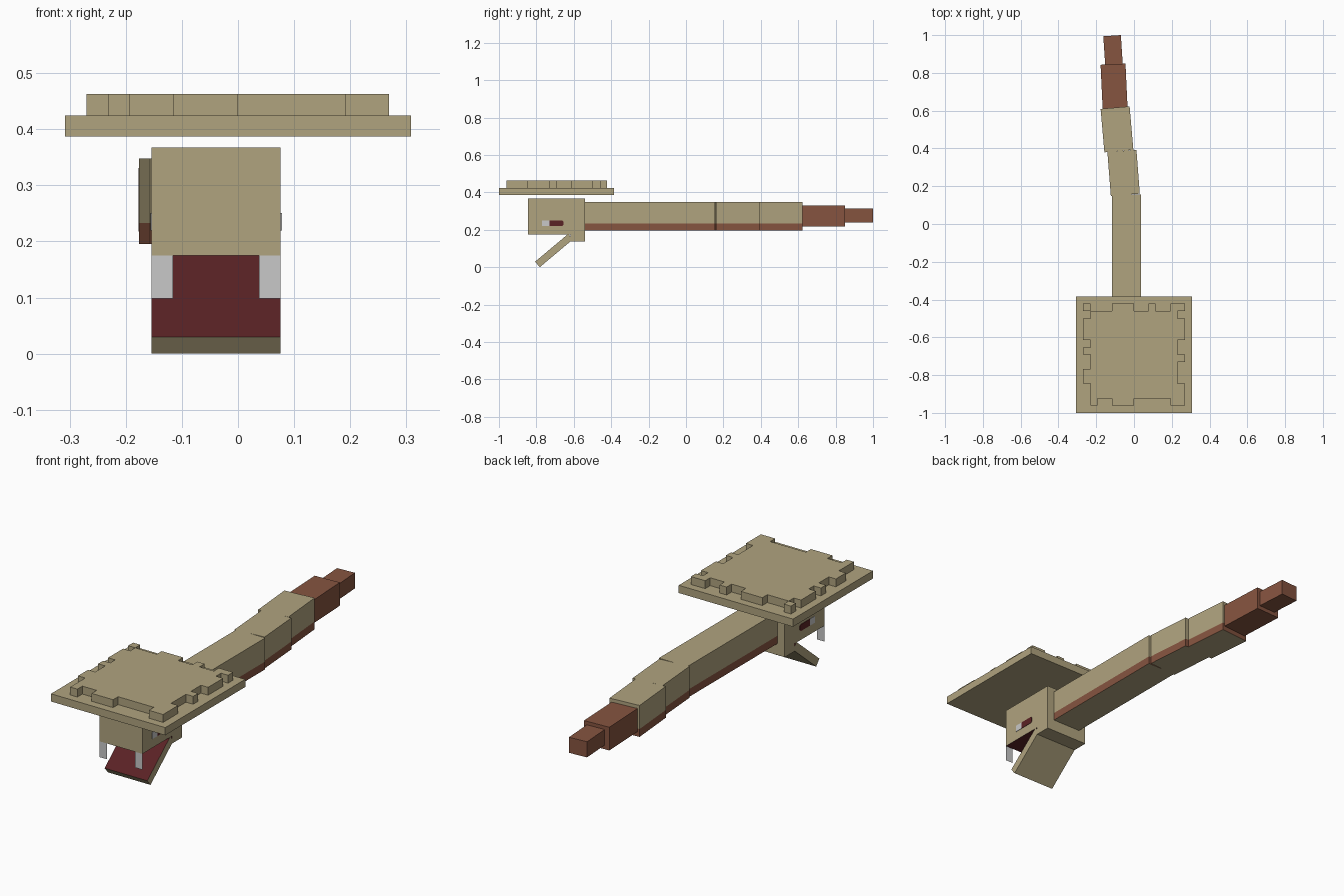
import bpy, bmesh, math
from mathutils import Matrix, Vector

if "Cube" in bpy.data.objects:
    bpy.data.objects.remove(bpy.data.objects["Cube"])

U = 0.0385  # block unit


def material(name, rgb):
    m = bpy.data.materials.new(name)
    m.diffuse_color = (*rgb, 1)
    m.use_nodes = True
    m.node_tree.nodes["Principled BSDF"].inputs["Base Color"].default_value = m.diffuse_color
    return m


TAN = material("tan", (0.434, 0.367, 0.212))
BROWN = material("brown", (0.240, 0.089, 0.051))
RED = material("dark_red", (0.102, 0.016, 0.018))
WHITE = material("off_white", (0.578, 0.578, 0.578))


def finish(name, bm, mats, rule=None):
    """Turn a bmesh into an object; rule(face) gives the material index."""
    bmesh.ops.recalc_face_normals(bm, faces=bm.faces)
    bm.normal_update()
    if rule:
        for f in bm.faces:
            f.material_index = rule(f)
    me = bpy.data.meshes.new(name)
    bm.to_mesh(me)
    bm.free()
    for m in mats:
        me.materials.append(m)
    ob = bpy.data.objects.new(name, me)
    bpy.context.collection.objects.link(ob)
    return ob


def box_mesh(lo, hi):
    lo, hi = Vector(lo), Vector(hi)
    bm = bmesh.new()
    bmesh.ops.create_cube(bm, size=1, matrix=Matrix.Translation((lo + hi) / 2)
                          @ Matrix.Diagonal((*(hi - lo), 1)))
    return bm


def prism_x(points, x0, x1):
    """Extrude a (y, z) profile along x."""
    bm = bmesh.new()
    face = bm.faces.new([bm.verts.new((x0, y, z)) for y, z in points])
    ext = bmesh.ops.extrude_face_region(bm, geom=[face])
    bmesh.ops.translate(bm, vec=(x1 - x0, 0, 0),
                        verts=[v for v in ext["geom"] if isinstance(v, bmesh.types.BMVert)])
    return bm


# Flat slab above the head
finish("slab", box_mesh((-0.308, -1, 0.387), (0.308, -0.384, 0.4245)), [TAN])

# Raised layer with a notched border, made from unit cells
N = 14
out_left, out_right = {0, 2, 3, 4, 6, 9, 10}, {0, 2, 3, 4, 7, 11, 12, 13}
out_back, out_front = {0, 4, 5, 6, 9, 12, 13}, {1, 4, 5, 6, 12, 13}


def filled(c, r):
    return ((c > 0 or r in out_left) and (c < N - 1 or r in out_right)
            and (r > 0 or c in out_back) and (r < N - 1 or c in out_front))


bm = bmesh.new()
for c in range(N):
    for r in range(N):
        if filled(c, r):
            x, y = -0.27 + c * U, -0.422 - r * U
            bm.faces.new([bm.verts.new((x + a * U, y - b * U, 0.4245))
                          for a, b in ((0, 0), (0, 1), (1, 1), (1, 0))])
bmesh.ops.remove_doubles(bm, verts=bm.verts, dist=0.001)
ext = bmesh.ops.extrude_face_region(bm, geom=bm.faces[:], use_keep_orig=True)
bmesh.ops.translate(bm, vec=(0, 0, 0.0385),
                    verts=[v for v in ext["geom"] if isinstance(v, bmesh.types.BMVert)])
bmesh.ops.recalc_face_normals(bm, faces=bm.faces)
bmesh.ops.dissolve_limit(bm, angle_limit=0.02, verts=bm.verts, edges=bm.edges)
finish("notched_layer", bm, [TAN])

# Head with a step underneath; the roof of the mouth is red
X0, X1 = -0.154, 0.076
head = [(-0.845, 0.175), (-0.845, 0.367), (-0.54, 0.367),
        (-0.54, 0.138), (-0.617, 0.138), (-0.617, 0.175)]


def mouth(f):
    c = f.calc_center_median()
    roof = f.normal.z < -0.9 and c.y < -0.65
    back = f.normal.y < -0.9 and c.z < 0.175
    return int(roof or back)


finish("head", prism_x(head, X0, X1), [TAN, RED], mouth)

# Open lower jaw, red on its upper side
a = math.radians(40)
along, up = Vector((math.cos(a), math.sin(a))), Vector((-math.sin(a), math.cos(a)))
tip = Vector((-0.782, 0.0))
jaw = [tip, tip + along * 6 * U, tip + along * 6 * U + up * U, tip + up * U]
finish("lower_jaw", prism_x(jaw, X0, X1), [TAN, RED], lambda f: int(f.normal.z > 0.5))

# Fangs: flat plates at the front corners
for side, x in (("left", X0), ("right", X1 - U)):
    bm = bmesh.new()
    bm.faces.new([bm.verts.new(p) for p in
                  ((x, -0.845, 0.098), (x + U, -0.845, 0.098),
                   (x + U, -0.845, 0.175), (x, -0.845, 0.175))])
    finish("fang_" + side, bm, [WHITE])

# Eyes: thin plates on both sides of the head
for side, x in (("left", X0), ("right", X1)):
    finish("eye_white_" + side, box_mesh((x - 0.002, -0.77, 0.219), (x + 0.002, -0.731, 0.251)), [WHITE])
    ch = 0.007
    pupil = [(-0.731, 0.219), (-0.655 - ch, 0.219), (-0.655, 0.219 + ch),
             (-0.655, 0.251 - ch), (-0.655 - ch, 0.251), (-0.731, 0.251)]
    finish("pupil_" + side, prism_x(pupil, x - 0.002, x + 0.002), [RED])


def segment(name, start, end, width, z0, z1, mats, band=None):
    """Box from start to end in plan, with an optional coloured lower band."""
    s, e = Vector((*start, 0)), Vector((*end, 0))
    d = e - s
    bm = box_mesh((-width / 2, 0, z0), (width / 2, d.length, z1))
    rule = None
    if band:
        bmesh.ops.bisect_plane(bm, geom=bm.verts[:] + bm.edges[:] + bm.faces[:],
                               plane_co=(0, 0, band), plane_no=(0, 0, 1))
        rule = lambda f: int(abs(f.normal.z) < 0.5 and f.calc_center_median().z < band)
    bm.transform(Matrix.Translation(s) @ Matrix.Rotation(math.atan2(-d.x, d.y), 4, 'Z'))
    finish(name, bm, mats, rule)


# Body segments bending gently to one side, with a brown band low on the sides
for i, (start, end) in enumerate((((-0.039, -0.54), (-0.039, 0.155)),
                                  ((-0.046, 0.155), (-0.064, 0.387)),
                                  ((-0.080, 0.386), (-0.100, 0.616)))):
    segment(f"body_{i + 1}", start, end, 0.154, 0.195, 0.348, [TAN, BROWN], 0.233)

# Tapering tail
segment("tail_base", (-0.100, 0.613), (-0.111, 0.846), 0.132, 0.218, 0.331, [BROWN])
segment("tail_tip", (-0.106, 0.843), (-0.116, 0.997), 0.093, 0.238, 0.314, [BROWN])
